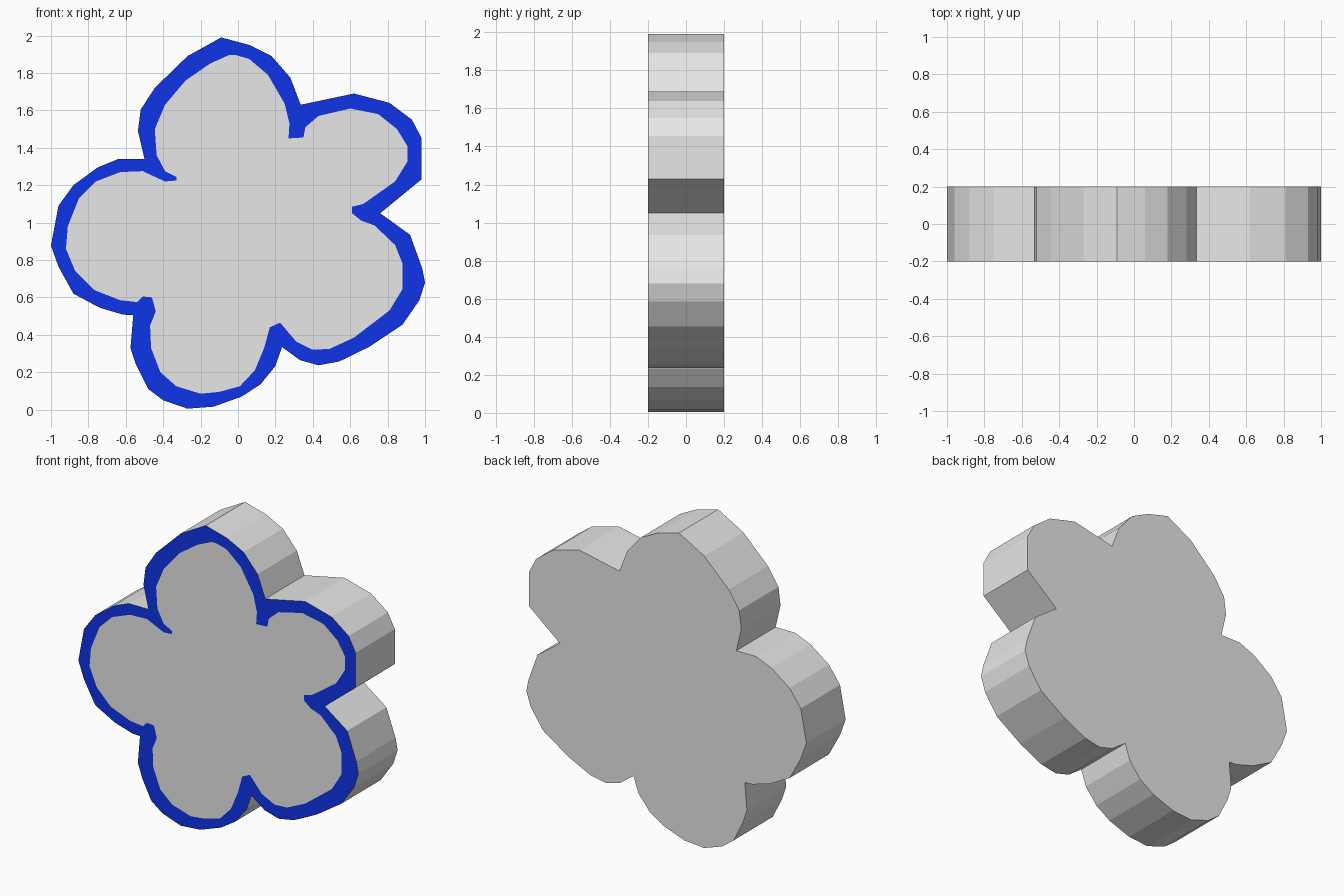
import bpy
import bmesh

HALF_DEPTH = 0.2

# Flower outline (x, z), clockwise from the top petal, one row per petal
OUTLINE = [
    (-.09, 1.99), (.06, 1.95), (.18, 1.89), (.28, 1.775), (.335, 1.63),
    (.62, 1.69), (.81, 1.64), (.93, 1.55), (.98, 1.455), (.98, 1.23), (.76, 1.05),
    (.92, .935), (.985, .755), (1, .68), (.97, .585), (.88, .455), (.70, .335),
    (.54, .257), (.43, .237), (.33, .265), (.235, .335),
    (.2, .233), (.12, .135), (.02, .07), (-.13, .016), (-.27, .005), (-.4, .05),
    (-.48, .11), (-.545, .24), (-.575, .33), (-.56, .505),
    (-.615, .508), (-.74, .545), (-.88, .62), (-.96, .765), (-1, .877), (-.96, 1.09),
    (-.88, 1.2), (-.75, 1.295), (-.64, 1.34), (-.5, 1.34),
    (-.535, 1.49), (-.52, 1.605), (-.445, 1.72), (-.27, 1.89),
]

# Inner edge of the painted blue border (x, z)
BORDER = [
    (-.01, 1.895), (.06, 1.875), (.16, 1.79), (.25, 1.635), (.275, 1.53), (.27, 1.45),
    (.35, 1.455), (.36, 1.51), (.43, 1.57), (.60, 1.61), (.75, 1.58), (.85, 1.50),
    (.905, 1.41), (.905, 1.325), (.84, 1.22), (.67, 1.10), (.61, 1.085),
    (.61, 1.05), (.66, 1.01), (.73, .985), (.84, .88), (.88, .78), (.88, .645),
    (.81, .53), (.62, .385), (.49, .325), (.40, .32), (.31, .365),
    (.225, .465), (.17, .44), (.14, .33), (.09, .21), (.01, .125), (-.10, .095),
    (-.20, .085), (-.33, .125), (-.415, .20), (-.465, .33), (-.47, .45),
    (-.44, .525), (-.46, .60), (-.51, .605), (-.54, .575), (-.63, .585), (-.77, .64),
    (-.87, .74), (-.92, .86), (-.91, .98), (-.85, 1.13), (-.76, 1.22), (-.63, 1.27),
    (-.51, 1.275), (-.39, 1.22), (-.33, 1.225), (-.33, 1.245), (-.39, 1.275),
    (-.435, 1.36), (-.445, 1.50), (-.39, 1.63), (-.28, 1.76), (-.15, 1.85), (-.05, 1.895),
]


def flat_material(name, rgb):
    mat = bpy.data.materials.new(name)
    mat.diffuse_color = (*rgb, 1)
    return mat


def ring(bm, points, y):
    return [bm.verts.new((x, y, z)) for x, z in points]


def loop_edges(bm, verts):
    return [bm.edges.new((a, b)) for a, b in zip(verts, verts[1:] + verts[:1])]


bm = bmesh.new()
front = ring(bm, OUTLINE, -HALF_DEPTH)
back = ring(bm, OUTLINE, HALF_DEPTH)
inner = ring(bm, BORDER, -HALF_DEPTH)

# Blue border: fill between the outline and the inner edge
edges = loop_edges(bm, front) + loop_edges(bm, inner)
bmesh.ops.triangle_fill(bm, use_beauty=True, edges=edges, normal=(0, -1, 0))
for f in bm.faces:
    f.material_index = 1

# Grey centre, back and side walls
bm.faces.new(inner)
bm.faces.new(back)
n = len(front)
for i in range(n):
    j = (i + 1) % n
    bm.faces.new((front[i], front[j], back[j], back[i]))
bmesh.ops.recalc_face_normals(bm, faces=bm.faces)

mesh = bpy.data.meshes.new("flower_plaque")
bm.to_mesh(mesh)
bm.free()
mesh.materials.append(flat_material("light grey", (.8, .8, .8)))
mesh.materials.append(flat_material("blue", (.0045, .034, .8)))
bpy.context.collection.objects.link(bpy.data.objects.new("flower_plaque", mesh))
